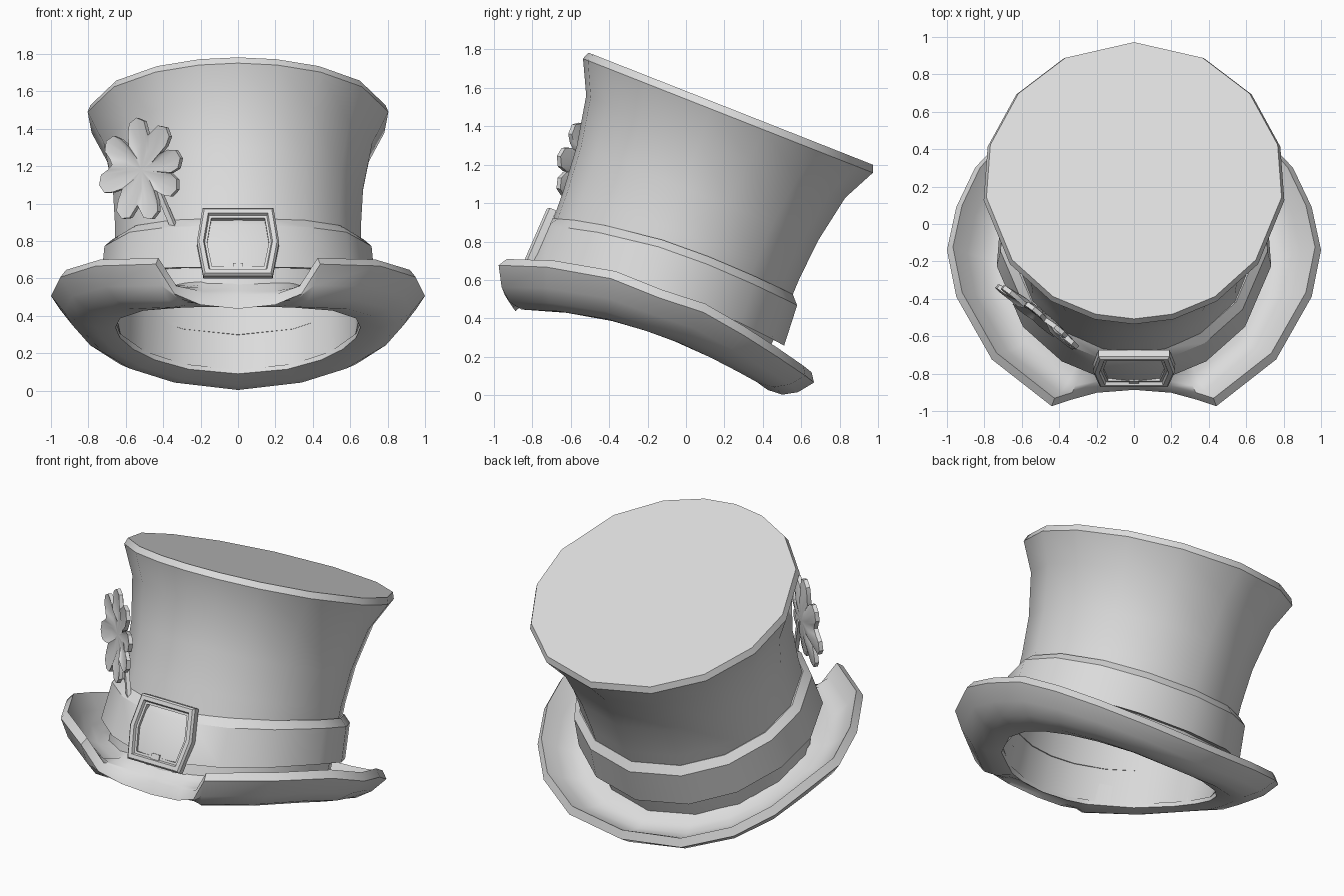
import bpy, bmesh, math
from mathutils import Matrix, Vector

if "Cube" in bpy.data.objects:
    bpy.data.objects.remove(bpy.data.objects["Cube"])

grey = bpy.data.materials.new("plain grey")
grey.diffuse_color = (0.72, 0.72, 0.72, 1)
grey.use_nodes = True
grey.node_tree.nodes["Principled BSDF"].inputs["Base Color"].default_value = grey.diffuse_color
TILT = Matrix.Rotation(math.radians(-21.5), 3, 'X')   # hat leans backwards
UP = TILT @ Vector((0, 0, 1))
CY = -0.33                                            # hat axis in the tilted frame
side = [27.5, 51, 75, 97, 125, 147, 165]              # facets, measured from the back
ANGLES = [math.radians(d) for d in [0] + side + [180] + [360 - d for d in side[::-1]]]


def finish(name, bm, angle=32):
    bmesh.ops.recalc_face_normals(bm, faces=bm.faces[:])
    me = bpy.data.meshes.new(name)
    bm.to_mesh(me)
    bm.free()
    me.materials.append(grey)
    for p in me.polygons:
        p.use_smooth = True
    me.set_sharp_from_angle(angle=math.radians(angle))
    ob = bpy.data.objects.new(name, me)
    bpy.context.collection.objects.link(ob)
    return ob


def bend(ly):
    # brim and band dip towards the front and the back
    return -(0.235 if ly < -0.2 else 0.11) * (ly + 0.2) ** 2


def hat_point(a, r, h, w):
    # w: how much the ring follows the bent, slightly oval base
    c = math.cos(a)
    r -= w * (0.045 if c < 0 else 0.03) * c * c
    ly = CY + r * c
    return TILT @ Vector((r * math.sin(a), ly, h + w * bend(ly)))


def bridge(bm, rings, closed):
    pairs = list(zip(rings, rings[1:]))
    if closed:
        pairs.append((rings[-1], rings[0]))
    for a, b in pairs:
        n = len(a)
        for i in range(n):
            j = (i + 1) % n
            bm.faces.new((a[i], a[j], b[j], b[i]))


def lathe(name, profile, closed):
    bm = bmesh.new()
    rings = [[bm.verts.new(hat_point(a, *p)) for a in ANGLES] for p in profile]
    bridge(bm, rings, closed)
    if not closed:
        bm.faces.new(rings[0])
        bm.faces.new(rings[-1])
    return finish(name, bm)


# crown: inner wall down, outer wall up, flat top
lathe("crown", [(0.78, 1.44, 0), (0.705, 1.25, 0), (0.655, 1.0, 0), (0.642, 0.78, 0.2),
                (0.648, 0.5, 0.6), (0.652, 0.26, 1),
                (0.668, 0.28, 1), (0.668, 0.5, 0.6), (0.662, 0.78, 0.2), (0.674, 1.0, 0),
                (0.724, 1.26, 0), (0.81, 1.433, 0), (0.795, 1.472, 0)], False)

# band around the crown with a bevelled top
lathe("hat_band", [(0.655, 0.465, 1), (0.74, 0.465, 1), (0.72, 0.675, 0.8),
                   (0.677, 0.715, 0.75), (0.65, 0.70, 0.75)], True)

# brim rim from front to back: x, y, z, sag of the underside
half = [(0, -0.872, 0.475, 0.0), (0.2, -0.89, 0.49, 0.005), (0.34, -0.93, 0.545, 0.03),
        (0.44, -0.965, 0.70, 0.10), (0.76, -0.715, 0.69, 0.09), (0.95, -0.38, 0.63, 0.08),
        (1.0, -0.13, 0.53, 0.075), (0.95, 0.1, 0.455, 0.075), (0.85, 0.31, 0.335, 0.075),
        (0.68, 0.49, 0.22, 0.075), (0.4, 0.63, 0.125, 0.075), (0, 0.675, 0.09, 0.085)]
stations = half + [(-x, y, z, d) for x, y, z, d in half[-2:0:-1]]


def curve(p, mid, q):
    # points on a smooth arc from p through mid to q
    ctrl = mid * 2 - (p + q) / 2
    return [p * (1 - t) ** 2 + ctrl * 2 * t * (1 - t) + q * t * t
            for t in (0, 0.25, 0.5, 0.75, 1)]


bm = bmesh.new()
sections = []
for x, y, z, sag in stations:
    rim = Vector((x, y, z))
    loc = TILT.transposed() @ rim
    a = math.atan2(loc.x, loc.y - CY)
    front = max(0, -math.cos(a)) ** 2
    lip = max(0, 1 - abs(x) / 0.45) if y < -0.8 else 0   # folded lip at the front
    inner = hat_point(a, 0.655, 0.24, 1)
    top = hat_point(a, 0.66, 0.31 + 0.09 * front, 1)
    out = TILT @ Vector((math.sin(a), math.cos(a), 0))
    belly = (inner + rim) / 2 - UP * sag + out * 0.02 * (1 - lip)
    low = rim - UP * (0.025 + 0.015 * lip)
    high = rim + UP * (0.02 + 0.02 * lip) - out * 0.032 * (1 - lip)
    hollow = (top + high) / 2 - UP * sag * 0.85 * (1 - lip)
    pts = curve(inner, belly, low) + curve(high, hollow, top)
    sections.append([bm.verts.new(p) for p in pts])
bridge(bm, sections, True)
finish("brim", bm, 45)


def placed(u, v, n, origin):
    return lambda a, b, c: origin + u * a + v * b + n * c


# buckle frame: stepped cross-section swept round a bulged rectangle
lean = math.radians(23.5)
v = Vector((0, math.sin(lean), math.cos(lean)))
n = Vector((0, -math.cos(lean), math.sin(lean)))
at = placed(Vector((1, 0, 0)), v, n, Vector((0, -0.775, 0.79)))
shape = [(-0.185, -0.197), (0.185, -0.197), (0.22, 0), (0.19, 0.197), (-0.19, 0.197), (-0.22, 0)]
bm = bmesh.new()
rings = []
for sx, sy, depth in [(1, 1, -0.025), (1, 1, 0.012), (0.95, 0.95, 0.025), (0.84, 0.83, 0.025),
                      (0.81, 0.79, 0.008), (0.75, 0.72, 0.008), (0.75, 0.72, -0.025)]:
    rings.append([bm.verts.new(at(a * sx, b * sy, depth)) for a, b in shape])
bridge(bm, rings, True)
finish("buckle", bm, 20)


def box(name, at, a0, a1, b0, b1, c0, c1, shear=0):
    bm = bmesh.new()
    rings = [[bm.verts.new(at(a + shear * (b - b0), b, c))
              for a, b in ((a0, b0), (a1, b0), (a1, b1), (a0, b1))] for c in (c0, c1)]
    bridge(bm, rings, False)
    bm.faces.new(rings[0])
    bm.faces.new(rings[1])
    finish(name, bm)


# short prong at the bottom of the buckle
box("buckle_prong", at, -0.028, 0.028, -0.16, -0.125, -0.025, 0.015)

# clover: eight lobes forming four heart leaves, each leaf slightly cupped
u = Vector((0.78, -0.62, 0)).normalized()
n = Vector((-0.62, -0.78, 0.08)).normalized()
v = u.cross(n)
if v.z < 0:
    v = -v
at = placed(u, v, n, Vector((-0.52, -0.495, 1.18)))
lobes = [13, 54, 98, 147, 197, 248, 291, 338]
outline = []
for k, a in enumerate(lobes):
    gap = (lobes[(k + 1) % 8] - a) % 360 / 2
    for da, r in ((-17, 0.215), (-11, 0.262), (0, 0.282), (11, 0.262), (17, 0.215),
                  (gap, 0.19 if k % 2 else 0.15)):
        t = math.radians(a + da)
        outline.append((r * math.cos(t), r * math.sin(t)))
bm = bmesh.new()
rings = []
for s, lift in ((0.5, -0.012), (1, 0.012), (1, -0.013), (0.5, -0.035)):
    rings.append([bm.verts.new(at(a * s, b * s, lift)) for a, b in outline])
bridge(bm, rings, False)
for ring, c in ((rings[0], -0.005), (rings[-1], -0.035)):
    mid = bm.verts.new(at(0, 0, c))
    for i in range(len(ring)):
        bm.faces.new((ring[i], ring[(i + 1) % len(ring)], mid))
finish("clover", bm, 45)

# stem tucked behind the band
box("clover_stem", at, 0.20, 0.235, -0.30, -0.02, -0.045, -0.02, -0.6)
